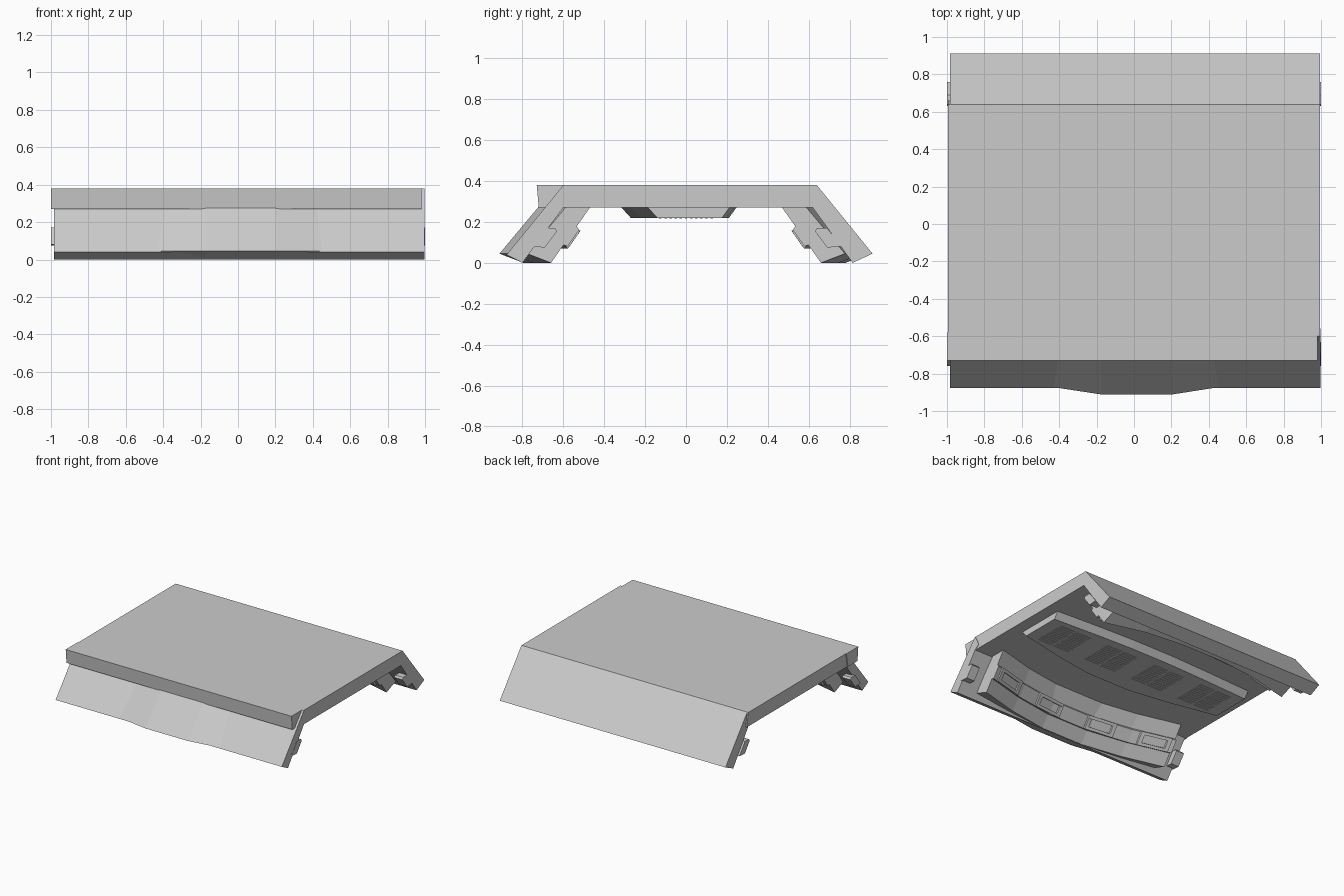
import bpy, bmesh
from mathutils import Matrix, Vector

if "Cube" in bpy.data.objects:
    bpy.data.objects.remove(bpy.data.objects["Cube"])

# Curve shared by the bowed parts: (x, inward offset)
BOW = [(-0.84, 0.135), (-0.5, 0.05), (-0.17, 0.0),
       (0.2, 0.0), (0.52, 0.05), (0.84, 0.135)]


def finish(bm, name):
    bmesh.ops.recalc_face_normals(bm, faces=bm.faces)
    mesh = bpy.data.meshes.new(name)
    bm.to_mesh(mesh)
    bm.free()
    ob = bpy.data.objects.new(name, mesh)
    bpy.context.collection.objects.link(ob)
    return ob


def loft(name, section, stations):
    """Sweep a closed (y, z) section along x; section(offset) gives its points."""
    bm = bmesh.new()
    rings = [[bm.verts.new((x, y, z)) for y, z in section(o)] for x, o in stations]
    n = len(rings[0])
    for a, b in zip(rings, rings[1:]):
        for i in range(n):
            j = (i + 1) % n
            bm.faces.new((a[i], a[j], b[j], b[i]))
    bm.faces.new(rings[0])
    bm.faces.new(rings[-1])
    return finish(bm, name)


def prism(name, pts, x0, x1):
    return loft(name, lambda o: pts, [(x0, 0), (x1, 0)])


def bowed(name, pts, side, stations=BOW):
    """Front section (side=1) or its mirrored back twin (side=-1), bowed inward at the ends."""
    low = 0.0 if side > 0 else 0.015
    return loft(name, lambda o: [((y + max(o, low)) * side, z) for y, z in pts], stations)


def bow_at(x):
    for (x0, a), (x1, b) in zip(BOW, BOW[1:]):
        if x0 <= x <= x1:
            return a + (b - a) * (x - x0) / (x1 - x0)
    return BOW[0][1]


def boxes(name, items):
    bm = bmesh.new()
    for c, s in items:
        bmesh.ops.create_cube(bm, size=1, matrix=Matrix.Translation(Vector(c)) @ Matrix.Diagonal((*s, 1)))
    return finish(bm, name)


# Roof plate, front lip and flat sloped panels
prism("roof_plate", [(-0.60, 0.38), (-0.60, 0.27), (0.66, 0.27), (0.64, 0.38)], -0.995, 0.995)
prism("front_lip", [(-0.73, 0.38), (-0.72, 0.27), (-0.60, 0.27), (-0.58, 0.38)], -1.0, 0.98)
prism("front_panel", [(-0.60, 0.38), (-0.877, 0.04), (-0.80, 0.0), (-0.60, 0.27), (-0.56, 0.30)], -0.985, 0.998)
prism("back_panel", [(0.64, 0.38), (0.912, 0.045), (0.815, 0.0), (0.62, 0.27), (0.58, 0.30)], -0.985, 0.995)

# Slope runs along the inner face of each wall
A, B = Vector((-0.795, 0.0)), Vector((-0.605, 0.27))
NRM = Vector((0.81, -0.585))


def wall_pt(t, depth):
    return tuple(A.lerp(B, t) + NRM * depth)


for side, tag in ((1, "front"), (-1, "back")):
    # Bowed inner wall
    bowed(tag + "_inner_wall",
          [(-0.636, 0.376), (-0.912, 0.045), (-0.795, 0.0), (-0.605, 0.27), (-0.56, 0.33)], side)
    # Raised rail halfway up the wall
    bowed(tag + "_rail",
          [wall_pt(0.32, -0.01), wall_pt(0.34, 0.02), wall_pt(0.64, 0.02), wall_pt(0.67, -0.01)], side)
    # Framed windows standing on the rail
    for k, xc in enumerate((-0.68, -0.24, 0.24, 0.68)):
        for part, x0, x1, t0, t1 in (
                ("lower", xc - 0.12, xc + 0.12, 0.34, 0.41), ("upper", xc - 0.12, xc + 0.12, 0.59, 0.66),
                ("left", xc - 0.12, xc - 0.09, 0.41, 0.59), ("right", xc + 0.09, xc + 0.12, 0.41, 0.59)):
            bowed(f"{tag}_window_{part}_{k}",
                  [wall_pt(t0, 0.0), wall_pt(t0, 0.036), wall_pt(t1, 0.036), wall_pt(t1, 0.0)], side,
                  [(x0, bow_at(x0)), (x1, bow_at(x1))])
    # End clips on the flat panel
    for x0, x1 in ((-1.0, -0.93), (0.93, 1.0)):
        prism(f"{tag}_end_clip", [(side * y, z) for y, z in
              ((-0.76, 0.08), (-0.69, 0.075), (-0.63, 0.155), (-0.64, 0.17), (-0.69, 0.17))], x0, x1)

# Lowered ceiling with bevelled, bowed edges
loft("ceiling_panel",
     lambda o: [(-0.32 + o * 0.96, 0.275), (-0.27 + o * 0.96, 0.22),
                (0.21 - o * 0.25, 0.22), (0.25 - o * 0.25, 0.275)],
     [(-0.9, 0.135)] + BOW[1:-1] + [(0.9, 0.135)])

# Ceiling grilles: four blocks, each with two columns of slats
slats = []
for xc in (-0.66, -0.22, 0.22, 0.66):
    for dx in (-0.075, 0.075):
        for i in range(11):
            slats.append(((xc + dx, -0.125 + i * 0.025, 0.22), (0.13, 0.012, 0.006)))
boxes("ceiling_grilles", slats)
